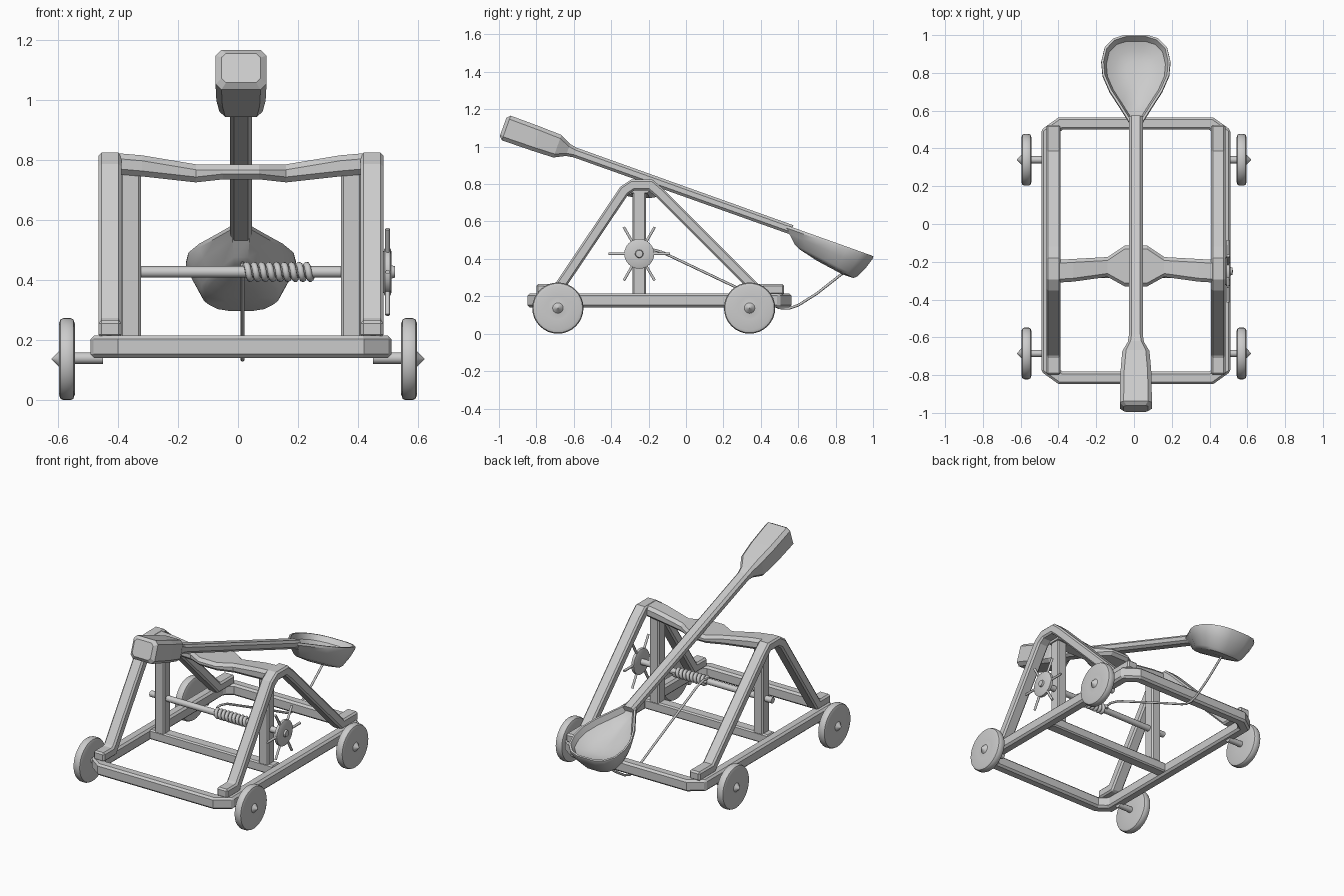
import bpy, bmesh
from math import sin, cos, pi, radians
from mathutils import Vector

if "Cube" in bpy.data.objects:
    bpy.data.objects.remove(bpy.data.objects["Cube"])

CX = 0.01  # timber body is centred slightly right of the wheels


def finish(name, bm, bevel=0.0, smooth=False):
    bmesh.ops.recalc_face_normals(bm, faces=bm.faces)
    me = bpy.data.meshes.new(name)
    bm.to_mesh(me)
    bm.free()
    ob = bpy.data.objects.new(name, me)
    bpy.context.collection.objects.link(ob)
    if bevel:
        mod = ob.modifiers.new("bevel", 'BEVEL')
        mod.width, mod.segments = bevel, 1
        mod.limit_method = 'ANGLE'
        mod.angle_limit = radians(50)
    if smooth:
        bpy.ops.object.select_all(action='DESELECT')
        ob.select_set(True)
        bpy.context.view_layer.objects.active = ob
        bpy.ops.object.shade_smooth_by_angle(angle=radians(35))
    return ob


def loft(name, rings, closed=False, **kw):
    """Skin a list of equal-sized point rings."""
    bm = bmesh.new()
    vs = [[bm.verts.new(p) for p in r] for r in rings]
    n = len(vs[0])
    for i in range(len(vs) if closed else len(vs) - 1):
        a, b = vs[i], vs[(i + 1) % len(vs)]
        for j in range(n):
            k = (j + 1) % n
            bm.faces.new((a[j], a[k], b[k], b[j]))
    if not closed:
        bm.faces.new(vs[0])
        bm.faces.new(vs[-1])
    return finish(name, bm, **kw)


def ribbon(name, pts, t, d, to3d, closed=False, bevel=0.012):
    """Mitred timber along a flat path: half thickness t, half depth d."""
    P = [Vector(p) for p in pts]
    n, rings = len(P), []
    for i, p in enumerate(P):
        a = P[i - 1] if (i or closed) else None
        b = P[(i + 1) % n] if (i < n - 1 or closed) else None
        d1 = (p - a).normalized() if a else (b - p).normalized()
        d2 = (b - p).normalized() if b else d1
        n1, n2 = Vector((-d1.y, d1.x)), Vector((-d2.y, d2.x))
        m = (n1 + n2).normalized()
        m *= t / m.dot(n1)
        rings.append([to3d(*(p + m), -d), to3d(*(p + m), d),
                      to3d(*(p - m), d), to3d(*(p - m), -d)])
    return loft(name, rings, closed, bevel=bevel)


def box(name, x, y, z, bevel=0.008):
    rings = [[(px, y[0], z[0]), (px, y[1], z[0]), (px, y[1], z[1]), (px, y[0], z[1])] for px in x]
    return loft(name, rings, bevel=bevel)


def lathe_x(name, prof, y, z, seg=32):
    """Revolve (x, radius) points about an x-parallel axis."""
    rings = [[(x, y + r * cos(2 * pi * i / seg), z + r * sin(2 * pi * i / seg)) for i in range(seg)]
             for x, r in prof]
    return loft(name, rings, smooth=True)


def wire(name, pts, r, res=2):
    cu = bpy.data.curves.new(name, 'CURVE')
    cu.dimensions, cu.bevel_depth, cu.bevel_resolution = '3D', r, res
    cu.use_fill_caps = True
    sp = cu.splines.new('POLY')
    sp.points.add(len(pts) - 1)
    for q, p in zip(sp.points, pts):
        q.co = (*p, 1)
    bpy.context.collection.objects.link(bpy.data.objects.new(name, cu))


# base frame with cut corners
X, Y0, Y1, C = 0.468, -0.815, 0.532, 0.05
frame = [(-X, Y0 + C), (-X + 0.07, Y0), (X - 0.07, Y0), (X, Y0 + C),
         (X, Y1 - C), (X - 0.07, Y1), (-X + 0.07, Y1), (-X, Y1 - C)]
ribbon("base_frame", frame, 0.033, 0.037, lambda u, v, k: (CX + u, v, 0.178 + k), closed=True)
box("base_cross_beam", (CX - 0.44, CX + 0.44), (-0.285, -0.215), (0.15, 0.213))

# A-frames, posts, wheels on both sides
leg_path = [(-0.8, 0.237), (-0.685, 0.237), (-0.33, 0.765), (-0.285, 0.795),
            (-0.19, 0.795), (-0.14, 0.752), (0.375, 0.237), (0.525, 0.237)]
for side, s in (("left", -1), ("right", 1)):
    ribbon(side + "_a_frame", leg_path, 0.029, 0.038,
           lambda u, v, k: (CX + s * 0.436 + k, u, v), bevel=0.01)
    box(side + "_post", sorted((CX + s * 0.333, CX + s * 0.402)), (-0.285, -0.215), (0.2, 0.765))
    for end, y in (("front", -0.685), ("back", 0.34)):
        prof = [(0.548, 0.02), (0.543, 0.118), (0.548, 0.132), (0.558, 0.137), (0.58, 0.137),
                (0.591, 0.132), (0.596, 0.118), (0.59, 0.06), (0.594, 0.028), (0.62, 0.001)]
        lathe_x(f"{end}_{side}_wheel", [(s * x, r) for x, r in prof], y, 0.137)
        lathe_x(f"{end}_{side}_axle", [(s * 0.45, 0.019), (s * 0.56, 0.019)], y, 0.14, 12)

# top cross beam: (x, y front, y back, z low, z high)
half = [(0.41, -0.31, -0.19, 0.752, 0.822), (0.33, -0.305, -0.185, 0.745, 0.815),
        (0.15, -0.28, -0.175, 0.725, 0.785), (0.06, -0.33, -0.115, 0.735, 0.785)]
secs = [(-x, *r) for x, *r in half] + [h for h in half[::-1]]
rings = []
for x, a, b, lo, hi in secs:
    c = 0.018
    rings.append([(CX + x, a + c, lo), (CX + x, b - c, lo), (CX + x, b, lo + c), (CX + x, b, hi - c),
                  (CX + x, b - c, hi), (CX + x, a + c, hi), (CX + x, a, hi - c), (CX + x, a, lo + c)])
loft("top_cross_beam", rings)


# throwing arm, in its own tilted axes: s along, x across, h normal
def arm_pt(s, x, h):
    return (CX + x, s * 0.942 + h * 0.336, 0.757 - s * 0.336 + h * 0.942)


rings = []
for s, w, h, c in [(-1.038, 0.065, 0.052, 0.015), (-1.02, 0.085, 0.07, 0.02), (-0.85, 0.082, 0.068, 0.02),
                   (-0.73, 0.072, 0.064, 0.02), (-0.67, 0.043, 0.034, 0.015), (-0.63, 0.037, 0.027, 0.014),
                   (0.6, 0.037, 0.026, 0.014)]:
    rings.append([arm_pt(s, *p) for p in ((-w + c, -h), (w - c, -h), (w, -h + c), (w, h - c),
                                          (w - c, h), (-w + c, h), (-w, h - c), (-w, -h + c))])
loft("throwing_arm", rings)

# spoon bowl: outline scaled into outer and inner rings
out = [(0.56, 0.032), (0.65, 0.085), (0.74, 0.14), (0.83, 0.177), (0.91, 0.184),
       (0.99, 0.166), (1.04, 0.12), (1.06, 0.06)]
out += [(s, -x) for s, x in out[::-1]]


def bowl_ring(k, h, slope=0.0):
    return [arm_pt(0.88 + (s - 0.88) * k, x * k, h - slope * (s - 0.88) * k) for s, x in out]


loft("spoon_bowl", [bowl_ring(0.3, -0.125, 0.15), bowl_ring(0.65, -0.115, 0.15), bowl_ring(0.74, -0.1, 0.13),
                    bowl_ring(0.9, -0.045, 0.08), bowl_ring(1.0, 0.0), bowl_ring(0.99, 0.014),
                    bowl_ring(0.93, 0.014), bowl_ring(0.85, -0.02), bowl_ring(0.6, -0.048),
                    bowl_ring(0.3, -0.06), bowl_ring(0.05, -0.062)], smooth=True)

# winch shaft, hub and spokes
WY, WZ = -0.25, 0.427
lathe_x("winch_shaft", [(-0.44, 0.019), (0.505, 0.019)], WY, WZ, 12)
lathe_x("winch_hub", [(0.485, 0.07), (0.489, 0.08), (0.506, 0.08), (0.51, 0.072), (0.511, 0.022),
                      (0.522, 0.019), (0.523, 0.002)], WY, WZ, 24)
for i in range(6):
    a = i * pi / 3
    wire(f"winch_spoke_{i + 1}", [(0.498, WY + r * cos(a), WZ + r * sin(a)) for r in (0.06, 0.165)], 0.008, 1)

# rope coil and pull rope under the back rail up to the bowl
turns, n = 9, 16
wire("rope_coil", [(0.022 + 0.225 * i / (turns * n), WY + 0.023 * cos(2 * pi * i / n),
                    WZ + 0.023 * sin(2 * pi * i / n)) for i in range(turns * n + 1)], 0.011)
wire("pull_rope", [(0.015, y, z) for y, z in ((-0.235, 0.45), (-0.2, 0.455), (-0.13, 0.437), (0.275, 0.245), (0.46, 0.155),
                                              (0.5, 0.138), (0.55, 0.135), (0.6, 0.152), (0.7, 0.215), (0.84, 0.325))], 0.007)
